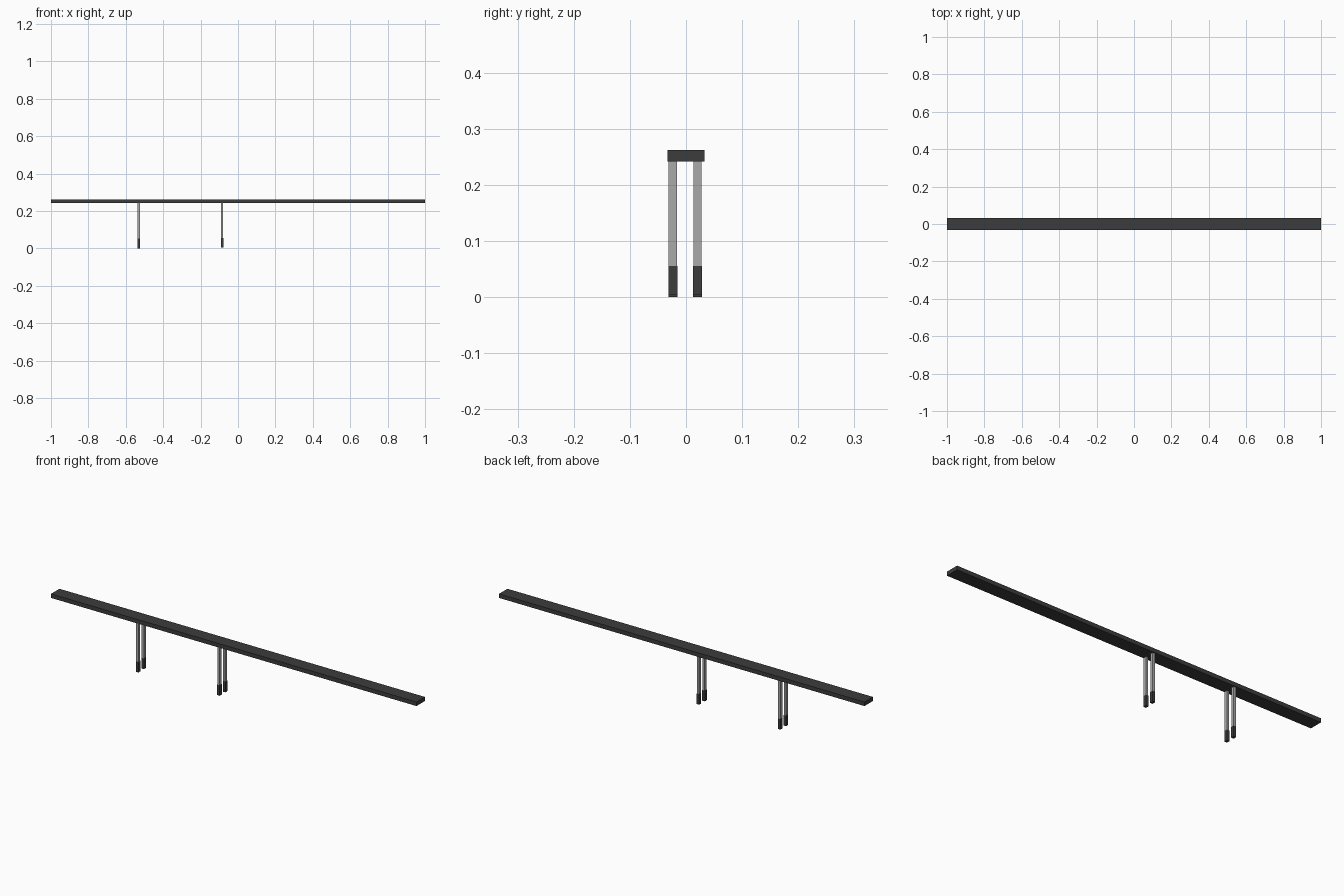
import bpy

if "Cube" in bpy.data.objects:
    bpy.data.objects.remove(bpy.data.objects["Cube"])


def material(name, value):
    m = bpy.data.materials.new(name)
    m.diffuse_color = (value, value, value, 1)
    m.use_nodes = True
    m.node_tree.nodes["Principled BSDF"].inputs["Base Color"].default_value = m.diffuse_color
    return m


dark = material("dark_grey", 0.045)
metal = material("light_metal", 0.4)


def box(name, lo, hi, mat):
    centre = [(a + b) / 2 for a, b in zip(lo, hi)]
    bpy.ops.mesh.primitive_cube_add(size=1, location=centre)
    ob = bpy.context.object
    ob.name = name
    ob.scale = [b - a for a, b in zip(lo, hi)]
    bpy.ops.object.transform_apply(location=False, rotation=False, scale=True)
    ob.data.materials.append(mat)
    return ob


# long flat beam
beam_bottom = 0.242
box("beam", (-1, -0.033, beam_bottom), (1, 0.033, 0.262), dark)

# two pairs of thin legs with dark feet; the inner pair is slightly shorter
for pair, x, base in (("outer", -0.53, 0.0), ("inner", -0.085, 0.004)):
    for side, y in (("front", -0.0235), ("back", 0.0205)):
        foot_top = base + 0.052
        r = 0.0075
        box(f"{pair}_{side}_shaft", (x - 0.006, y - r, foot_top),
            (x + 0.006, y + r, beam_bottom), metal)
        r = 0.008
        box(f"{pair}_{side}_foot", (x - 0.007, y - r, base),
            (x + 0.007, y + r, foot_top), dark)
